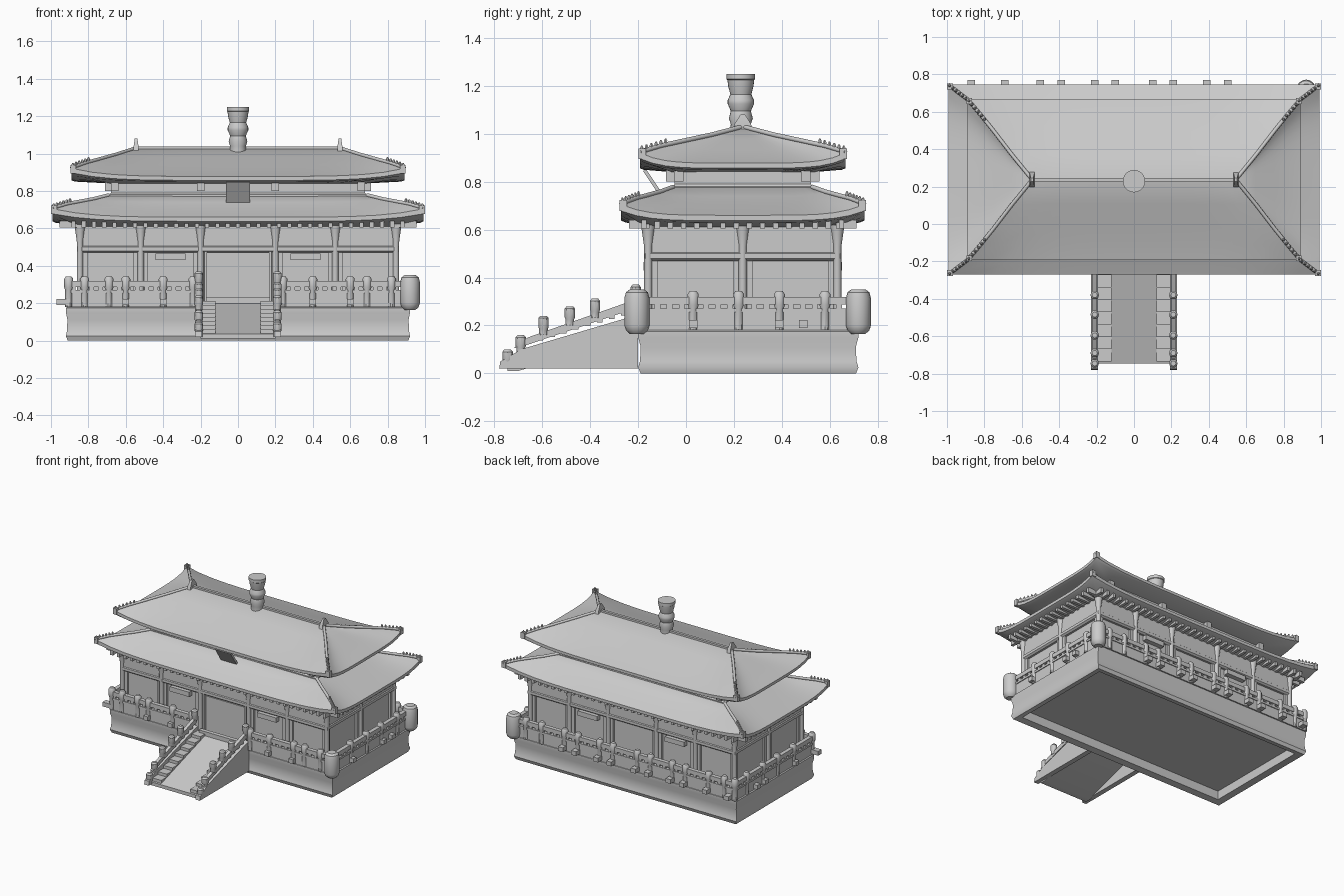
import bpy, bmesh, math
from mathutils import Vector, Matrix

if "Cube" in bpy.data.objects:
    bpy.data.objects.remove(bpy.data.objects["Cube"])

CY = 0.237  # y of the ridge line


def finish(name, bm):
    bmesh.ops.recalc_face_normals(bm, faces=bm.faces)
    me = bpy.data.meshes.new(name)
    bm.to_mesh(me)
    bm.free()
    ob = bpy.data.objects.new(name, me)
    bpy.context.collection.objects.link(ob)
    return ob


def boxes(name, items):
    """items: (x0, x1, y0, y1, z0, z1)"""
    bm = bmesh.new()
    for x0, x1, y0, y1, z0, z1 in items:
        m = Matrix.Translation(((x0 + x1) / 2, (y0 + y1) / 2, (z0 + z1) / 2)) @ \
            Matrix.Diagonal((abs(x1 - x0), abs(y1 - y0), abs(z1 - z0), 1))
        bmesh.ops.create_cube(bm, size=1, matrix=m)
    return finish(name, bm)


def ring(hx, hy, z, lift, cy, n):
    """Rectangle outline with raised corners"""
    pts = []
    c = [(-hx, -hy), (hx, -hy), (hx, hy), (-hx, hy)]
    for s in range(4):
        a, b = c[s], c[(s + 1) % 4]
        for i in range(n):
            t = i / n
            k = abs(2 * t - 1) ** 5
            pts.append((a[0] + (b[0] - a[0]) * t, cy + a[1] + (b[1] - a[1]) * t, z + lift * k))
    return pts


def bridge(bm, loops):
    """Skin a stack of closed loops and cap both ends"""
    for a, b in zip(loops, loops[1:]):
        for i in range(len(a)):
            j = (i + 1) % len(a)
            bm.faces.new((a[i], a[j], b[j], b[i]))
    bm.faces.new(loops[0])
    bm.faces.new(loops[-1])


def loft(name, rings, cy, n=1):
    bm = bmesh.new()
    bridge(bm, [[bm.verts.new(p) for p in ring(*r, cy, n)] for r in rings])
    return finish(name, bm)


def lathe(name, profile, spots, sides=12):
    """profile: (radius, z); spots: (x, y, z)"""
    bm = bmesh.new()
    turn = [math.tau * i / sides for i in range(sides)]
    for x, y, z in spots:
        bridge(bm, [[bm.verts.new((x + r * math.cos(a), y + r * math.sin(a), z + h)) for a in turn]
                    for r, h in profile])
    return finish(name, bm)


def prism(name, yz, spans):
    """yz outline extruded over each x span"""
    bm = bmesh.new()
    for x0, x1 in spans:
        bridge(bm, [[bm.verts.new((x, y, z)) for y, z in yz] for x in (x0, x1)])
    return finish(name, bm)


# Plinth with moulded sides and a recessed underside
loft("plinth", [(.865, .405, .075, 0), (.865, .405, .01, 0), (.91, .45, 0, 0), (.92, .46, .025, 0), (.915, .452, .05, 0),
                (.912, .449, .11, 0), (.92, .46, .15, 0), (.92, .46, .175, 0), (.905, .445, .185, 0)], .26)

# Hall walls: recessed lower core and wider beam band
loft("hall_core", [(.83, .38, .17, 0), (.83, .38, .5, 0)], CY)
loft("beam_band", [(.845, .395, .47, 0), (.858, .408, .48, 0), (.858, .408, .5, 0), (.852, .402, .505, 0),
                   (.852, .402, .62, 0)], CY)

# Slim columns with flared heads, window frames and signs
col_x = [-.845, -.52, -.2, .2, .52, .845]
col_y = [CY - .395, CY, CY + .395]
lathe("columns", [(.017, .18), (.017, .53), (.024, .58), (.03, .62)],
      [(x, y, 0) for x in col_x for y in (col_y[0], col_y[2])] + [(s * .845, CY, 0) for s in (-1, 1)])
frames = []
for a, b in zip(col_x, col_x[1:]):
    for s in (-1, 1):
        if abs(a + b) < .01 and s < 0:
            continue
        y0, y1 = CY + s * .37, CY + s * .395
        frames += [(a + .01, b - .01, y0, y1, .18, .27), (a + .01, a + .04, y0, y1, .18, .48),
                   (b - .04, b - .01, y0, y1, .18, .48)]
for s in (-1, 1):
    for a, b in zip(col_y, col_y[1:]):
        x0, x1 = s * .82, s * .845
        frames += [(x0, x1, a, b, .18, .21), (x0, x1, a + .01, a + .04, .18, .48), (x0, x1, b - .04, b - .01, .18, .48)]
boxes("window_frames", frames)
boxes("signs", [(x - .08, x + .08, CY + s * .38, CY + s * .415, .43, .465) for x in (-.36, .36) for s in (-1, 1)])
boxes("door", [(-.18, -.165, -.165, -.13, .18, .48), (.165, .18, -.165, -.13, .18, .48),
               (-.16, .16, -.15, -.13, .18, .46), (-.17, .17, -.22, -.19, .17, .23)])

# Brackets under the lower eave
br = []
for i in range(33):
    x = -.88 + .055 * i
    br += [(x - .011, x + .011, CY + s * .39, CY + s * .475, .605, .64) for s in (-1, 1)]
for i in range(16):
    y = CY - .4125 + .055 * i
    br += [(s * .83, s * .955, y - .011, y + .011, .605, .64) for s in (-1, 1)]
boxes("eave_brackets", br)

# Roofs: soffit, eave edge, concave slope
lower = [(.84, .40, .61, 0), (.975, .49, .63, .035), (.993, .508, .638, .04), (.993, .508, .66, .045),
         (.92, .452, .685, .042), (.85, .40, .71, .03), (.77, .345, .74, .015), (.69, .29, .775, 0)]
upper = [(.68, .295, .84, 0), (.87, .415, .85, .03), (.89, .43, .857, .04), (.89, .43, .878, .043),
         (.82, .347, .903, .043), (.75, .26, .935, .03), (.65, .13, .98, .013), (.55, .008, 1.025, 0)]
loft("lower_roof", lower, CY, 16)
loft("upper_roof", upper, CY, 16)
loft("upper_wall", [(.69, .295, .74, 0), (.69, .295, .78, 0), (.68, .285, .79, 0), (.68, .285, .86, 0)], CY)
boxes("upper_wall_posts", [(x - .02, x + .02, CY + s * .28, CY + s * .32, .8, .85)
                           for x in (-.66, -.2, .2, .66) for s in (-1, 1)] +
      [(s * .67, s * .71, y - .02, y + .02, .8, .85) for s in (-1, 1) for y in (-.03, .5)])

# Hip ridges, corner tips and the small beads that sit on them
for name, rings in (("lower", lower), ("upper", upper)):
    cu = bpy.data.curves.new(name + "_hips", 'CURVE')
    cu.dimensions = '3D'
    cu.bevel_depth = .01
    cu.bevel_resolution = 2
    cu.use_fill_caps = True
    beads, tips = [], []
    for sx in (-1, 1):
        for sy in (-1, 1):
            pts = [Vector((sx * r[0], CY + sy * r[1], r[2] + r[3] + .003)) for r in rings[3:]]
            sp = cu.splines.new('POLY')
            sp.points.add(len(pts) - 1)
            for p, q in zip(sp.points, pts):
                p.co = (*q, 1)
            beads += [pts[0].lerp(pts[1], .1 + i * .24) for i in range(6)]
            q = pts[0]
            tips.append((q.x + sx * .006, q.x - sx * .025, q.y + sy * .006, q.y - sy * .025, q.z - .03, q.z + .015))
    ob = bpy.data.objects.new(name + "_hip_ridges", cu)
    bpy.context.collection.objects.link(ob)
    lathe(name + "_hip_beads", [(.007, 0), (.008, .015), (.003, .024)], beads, 6)
    boxes(name + "_corner_tips", tips)

# Main ridge with end ornaments
boxes("main_ridge", [(-.55, .55, CY - .01, CY + .01, 1.0, 1.038)])
for s in (-1, 1):
    end = loft("ridge_end_" + ("left" if s < 0 else "right"),
               [(.015, .045, .99, 0), (.013, .035, 1.04, 0), (.007, .01, 1.08, 0)], CY)
    end.location.x = s * .545

# Waisted finial on the ridge
lathe("finial", [(.045, 1.0), (.042, 1.04), (.05, 1.065), (.042, 1.095), (.055, 1.125), (.055, 1.14), (.044, 1.165),
                 (.053, 1.2), (.056, 1.225), (.06, 1.228), (.06, 1.25)], [(0, CY - .008, 0)], 24)

# Tilted plaque between the roofs
prism("plaque", [(-.10, .725), (-.18, .845), (-.165, .85), (-.085, .73)], [(-.065, .065)])

# Balustrade: panel, handrail, filler blocks, posts and spouts
F, B, L = -.195, .715, .905
panels, posts, spouts = [], [], []


def run(axis, fixed, a, b):
    def put(p, q, t, z0, z1):
        panels.append((p, q, fixed - t, fixed + t, z0, z1) if axis == 'x' else (fixed - t, fixed + t, p, q, z0, z1))
    put(a, b, .008, .18, .265)
    put(a, b, .014, .255, .27)
    put(a, b, .015, .287, .318)
    n = round((b - a) / .05)
    for i in range(n):
        c = a + (b - a) * (i + .5) / n
        put(c - .012, c + .012, .01, .265, .29)


run('x', F, -L, -.22)
run('x', F, .22, L)
run('x', B, -L, L)
run('y', -L, F, B)
run('y', L, F, B)
boxes("balustrade_rails", panels)
for s in (-1, 1):
    posts += [(s * x, F, 0) for x in (.24, .4, .6, .69, .82)]
    posts += [(s * x, B, 0) for x in (.1, .21, .39, .5, .69, .82)]
    posts += [(s * L, y, 0) for y in (.03, .22, .39, .58)]
    spouts += [(s * x - .02, s * x + .02, B, B + .055, .19, .222) for x in (.1, .21, .39, .5)]
    spouts += [(s * x - .018, s * x + .018, F - .04, F, .19, .222) for x in (.4, .6)]
    spouts += [(s * L, s * (L + .04), y - .018, y + .018, .19, .222) for y in (.03, .39, .49)]
posts += [(-L, F, 0), (-L, B, 0)]
lathe("balustrade_posts", [(.019, .18), (.019, .27), (.024, .285), (.024, .33), (.015, .343)], posts, 10)
spouts += [(-.97, -.9, F - .02, F + .02, .19, .222), (-.71, -.67, B, B + .055, .19, .222),
           (-.89, -.85, B, B + .055, .19, .222)]
boxes("water_spouts", spouts)

# Large rounded pillars on the two right corners
lathe("corner_pillars", [(.03, .165), (.046, .18), (.052, .2), (.052, .315), (.046, .338), (.03, .35)],
      [(.92, F - .01, 0), (.92, B + .005, 0)], 16)

# Stair: open underneath, central ramp between two flights
prism("stair_slab", [(-.745, .01), (-.745, .035), (-.2, .205), (-.2, .165), (-.7, .01)], [(-.2, .2)])
N, y0, d, h = 8, -.735, .066, .0215
boxes("stair_steps", [(s * .12, s * .2, y0 + i * d, y0 + (i + 1) * d + .01, .03 + i * h, .04 + (i + 1) * h)
                      for i in range(N) for s in (-1, 1)])
prism("stair_side_walls", [(-.78, .02), (-.775, .05), (-.755, .06), (-.69, .10), (-.2, .245), (-.2, .02)],
      [(.193, .23), (-.23, -.193)])
prism("stair_handrails", [(-.72, .105), (-.66, .15), (-.2, .312), (-.2, .275), (-.66, .12)],
      [(.198, .222), (-.222, -.198)])
boxes("stair_rail_blocks", [(s * .2, s * .22, y - .012, y + .012, .2 + (y + .4) * .3, .23 + (y + .4) * .34)
                            for s in (-1, 1) for y in [-.66 + .05 * i for i in range(9)]])
lathe("stair_posts", [(.019, -.08), (.019, -.055), (.023, -.045), (.023, -.01), (.014, 0)],
      [(s * .21, y, z) for s in (-1, 1)
       for y, z in ((-.745, .1), (-.69, .16), (-.595, .24), (-.485, .28), (-.38, .312), (-.21, .37))], 10)

# Smooth shading with sharp edges kept
for ob in bpy.context.scene.objects:
    if ob.type == 'MESH':
        ob.select_set(True)
        bpy.context.view_layer.objects.active = ob
bpy.ops.object.shade_smooth_by_angle(angle=math.radians(35))
